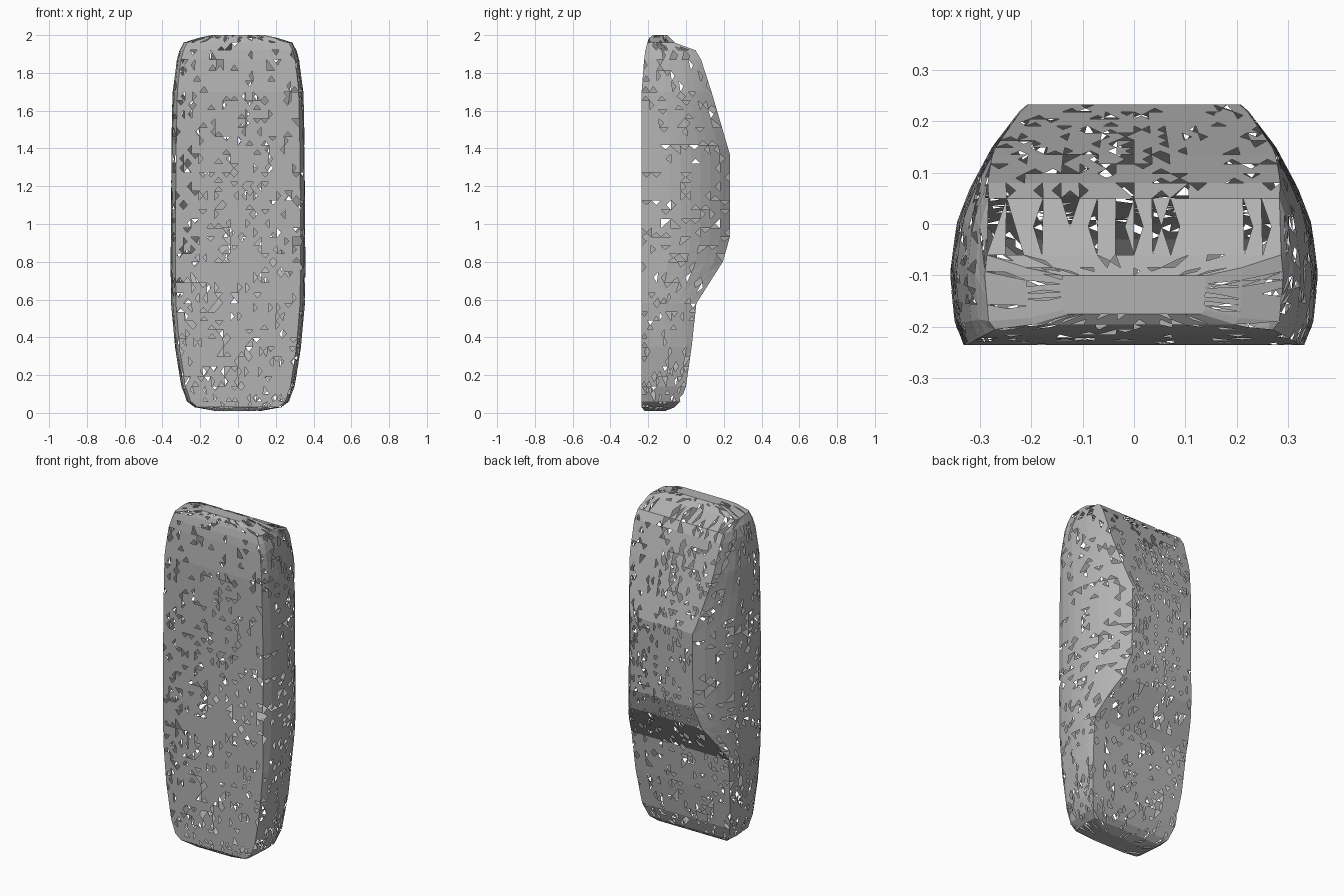
import bpy, bmesh, random

random.seed(4)
cube = bpy.data.objects.get("Cube")
if cube:
    bpy.data.objects.remove(cube, do_unlink=True)

grey = bpy.data.materials.new("mid grey")
grey.use_nodes = True
colour = (0.45, 0.45, 0.45, 1)
grey.diffuse_color = colour
grey.node_tree.nodes["Principled BSDF"].inputs["Base Color"].default_value = colour


def lerp(table, t):
    """Interpolate rows of (key, values...) at t."""
    for a, b in zip(table, table[1:]):
        if t <= b[0]:
            f = max(0, (t - a[0]) / (b[0] - a[0]))
            return [p + (q - p) * f for p, q in zip(a[1:], b[1:])]
    return list(table[-1][1:])


# Side silhouette and width: height, front y, back y, half width
PROFILE = [
    (0.01, -0.22, -0.11, 0.12), (0.03, -0.235, -0.06, 0.23),
    (0.06, -0.235, -0.03, 0.27), (0.14, -0.235, 0.0, 0.30),
    (0.35, -0.235, 0.03, 0.335), (0.58, -0.235, 0.055, 0.355),
    (0.80, -0.235, 0.195, 0.358), (0.93, -0.235, 0.232, 0.358),
    (1.37, -0.235, 0.232, 0.355), (1.70, -0.235, 0.135, 0.347),
    (1.87, -0.222, 0.08, 0.325), (1.92, -0.215, 0.05, 0.31),
    (1.96, -0.205, -0.06, 0.29), (1.985, -0.195, -0.085, 0.21),
    (2.0, -0.175, -0.10, 0.14)]
# Plan outline: y, share of the half width
PLAN = [(-0.235, 0.925), (-0.22, 0.965), (-0.1, 1.0), (0, 0.965),
        (0.07, 0.89), (0.15, 0.77), (0.22, 0.62), (0.235, 0.57)]
ACROSS, DEEP = 16, 9


def section(z):
    front, back, half = lerp(PROFILE, z)
    right = []
    for i in range(DEEP + 1):
        y = front + (back - front) * i / DEEP
        right.append((half * lerp(PLAN, y)[0], y))
    # Round the front edge slightly at every height
    right[0] = (min(right[0][0], half * 0.93), front)
    xf, xb = right[0][0], right[-1][0]
    ring = [(-xf + 2 * xf * i / ACROSS, front) for i in range(ACROSS)]
    ring += right
    ring += [(xb - 2 * xb * i / ACROSS, back) for i in range(1, ACROSS)]
    ring += [(-x, y) for x, y in reversed(right[1:])]
    return [(x, y, z) for x, y in ring]


# Ring heights: every silhouette key, with even steps between
heights = []
for a, b in zip(PROFILE, PROFILE[1:]):
    n = max(1, round((b[0] - a[0]) / 0.05))
    heights += [a[0] + (b[0] - a[0]) * i / n for i in range(n)]
heights.append(PROFILE[-1][0])

# Body shell
bm = bmesh.new()
rings = [[bm.verts.new(p) for p in section(z)] for z in heights]
for low, high in zip(rings, rings[1:]):
    for i in range(len(low)):
        j = (i + 1) % len(low)
        bm.faces.new((low[i], low[j], high[j], high[i]))
walls = list(bm.faces)
bm.faces.new(list(reversed(rings[0])))
bm.faces.new(rings[-1])
bmesh.ops.recalc_face_normals(bm, faces=bm.faces)

# Small triangular perforations
poked = bmesh.ops.poke(bm, faces=walls)["faces"]
holes = [f for f in poked if random.random() < 0.14]
bmesh.ops.delete(bm, geom=holes, context="FACES_ONLY")

mesh = bpy.data.meshes.new("perforated_shell")
bm.to_mesh(mesh)
bm.free()
mesh.materials.append(grey)
shell = bpy.data.objects.new("perforated_shell", mesh)
bpy.context.collection.objects.link(shell)
